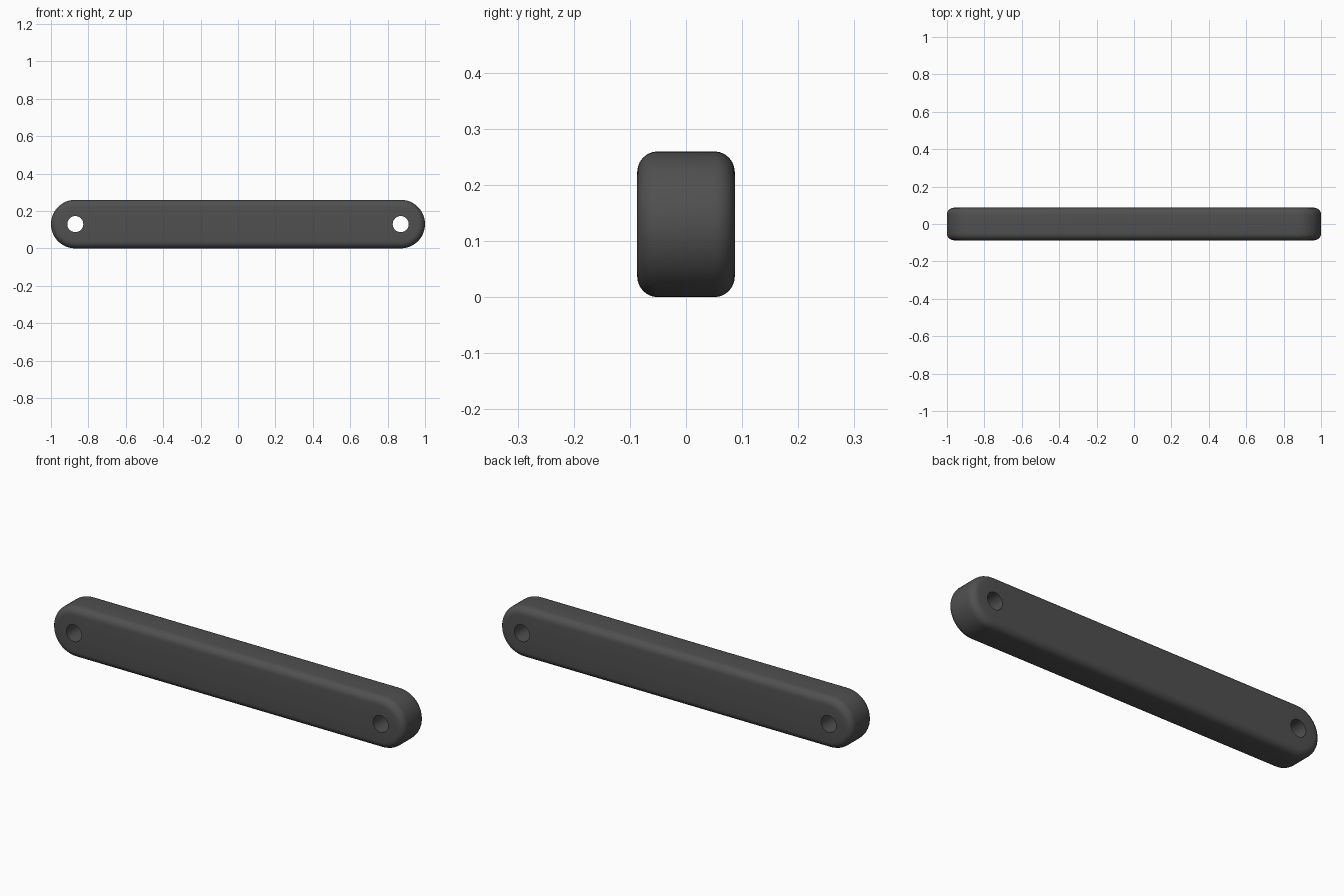
import bpy, bmesh
from math import sin, cos, pi

if "Cube" in bpy.data.objects:
    bpy.data.objects.remove(bpy.data.objects["Cube"])

R, HALF, CX, CZ = 0.13, 0.087, 0.87, 0.13   # end radius, half depth, hole centres
FILLET, HOLE = 0.037, 0.043
SEG, STEPS, HOLE_SEG = 24, 6, 32

bm = bmesh.new()


def stadium(y, r):
    pts = []
    for side, start in ((1, -pi / 2), (-1, pi / 2)):
        for i in range(SEG + 1):
            a = start + pi * i / SEG
            pts.append(bm.verts.new((side * CX + r * cos(a), y, CZ + r * sin(a))))
    return pts


def circle(x, y):
    return [bm.verts.new((x + HOLE * cos(2 * pi * i / HOLE_SEG), y,
                          CZ + HOLE * sin(2 * pi * i / HOLE_SEG))) for i in range(HOLE_SEG)]


def bridge(a, b):
    for i in range(len(a)):
        j = (i + 1) % len(a)
        bm.faces.new((a[i], a[j], b[j], b[i]))


def loop_edges(ring):
    return [bm.edges.get((v, ring[(i + 1) % len(ring)])) for i, v in enumerate(ring)]


# Rounded outer wall, from front edge to back edge
profile = [(-HALF + FILLET * (1 - cos(pi / 2 * k / STEPS)),
            R - FILLET * (1 - sin(pi / 2 * k / STEPS))) for k in range(STEPS + 1)]
profile += [(-y, r) for y, r in reversed(profile)]
rings = [stadium(y, r) for y, r in profile]
for a, b in zip(rings, rings[1:]):
    bridge(a, b)

# Through-hole walls at both ends
holes = [(circle(x, -HALF), circle(x, HALF)) for x in (-CX, CX)]
for front, back in holes:
    bridge(front, back)

# Flat front and back faces around the holes
for side, outer in ((0, rings[0]), (1, rings[-1])):
    edges = loop_edges(outer)
    for h in holes:
        edges += loop_edges(h[side])
    bmesh.ops.triangle_fill(bm, edges=edges, use_beauty=True,
                            normal=(0, 1 if side else -1, 0))
bmesh.ops.recalc_face_normals(bm, faces=bm.faces)

mesh = bpy.data.meshes.new("link_bar")
bm.to_mesh(mesh)
bm.free()
bar = bpy.data.objects.new("link_bar", mesh)
bpy.context.collection.objects.link(bar)

# Dark grey finish and smooth rounded edges
mat = bpy.data.materials.new("dark_grey")
mat.diffuse_color = (0.08, 0.08, 0.08, 1)
mat.use_nodes = True
mat.node_tree.nodes["Principled BSDF"].inputs["Base Color"].default_value = mat.diffuse_color
mesh.materials.append(mat)
bpy.context.view_layer.objects.active = bar
bar.select_set(True)
bpy.ops.object.shade_smooth_by_angle(angle=pi / 6)
